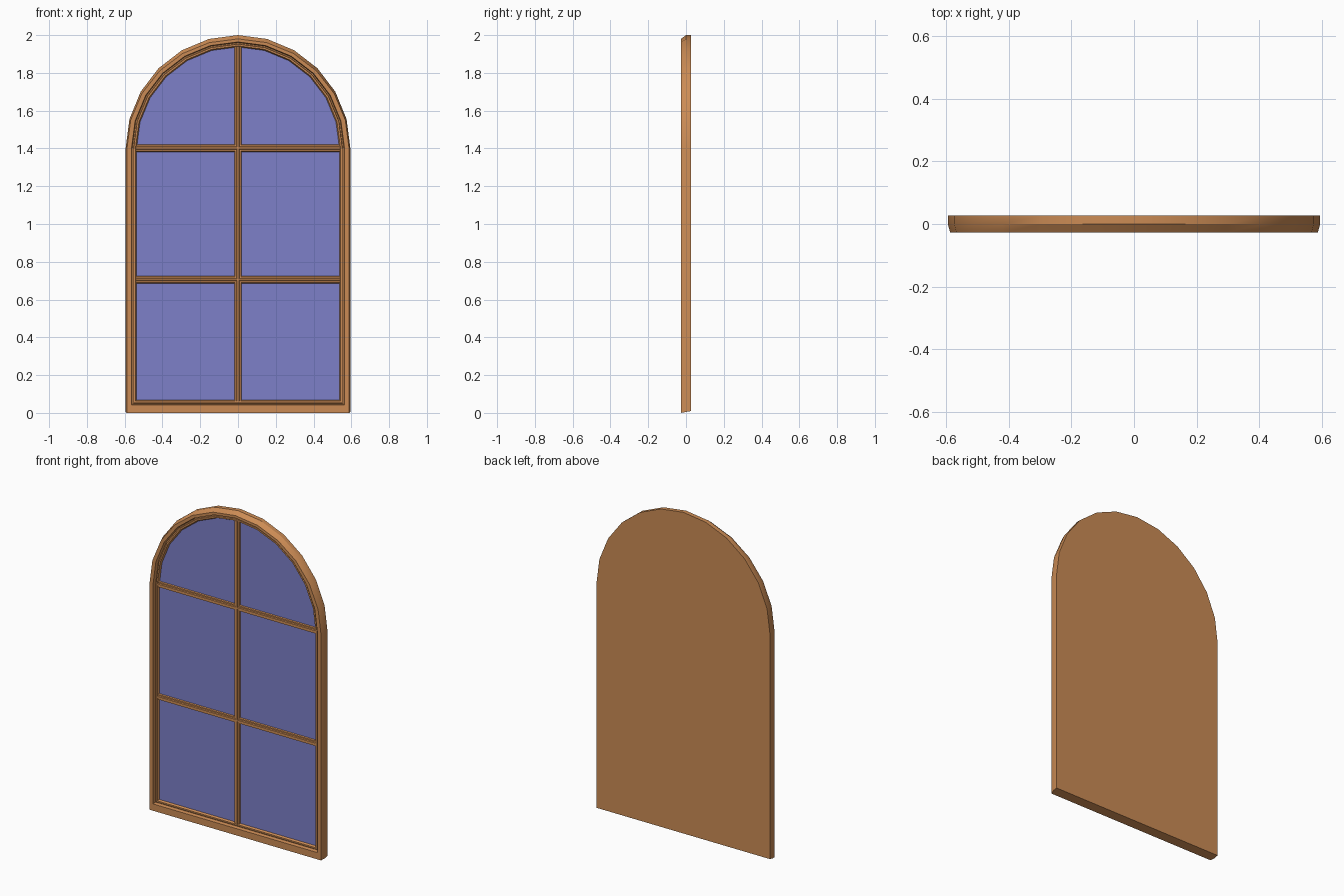
import bpy, bmesh, math

cube = bpy.data.objects.get("Cube")
if cube:
    bpy.data.objects.remove(cube, do_unlink=True)

SPRING = 1.4      # height where the arch begins
SEGMENTS = 12


def material(name, rgb):
    m = bpy.data.materials.new(name)
    m.use_nodes = True
    m.diffuse_color = (*rgb, 1)
    m.node_tree.nodes["Principled BSDF"].inputs["Base Color"].default_value = (*rgb, 1)
    return m


wood = material("warm wood", (0.60, 0.26, 0.09))
glass = material("blue glass", (0.205, 0.215, 0.58))


def finish(name, bm, mat, recalc=True):
    if recalc:
        bmesh.ops.recalc_face_normals(bm, faces=bm.faces)
    mesh = bpy.data.meshes.new(name)
    bm.to_mesh(mesh)
    bm.free()
    mesh.materials.append(mat)
    obj = bpy.data.objects.new(name, mesh)
    bpy.context.collection.objects.link(obj)
    bpy.ops.object.select_all(action="DESELECT")
    obj.select_set(True)
    bpy.context.view_layer.objects.active = obj
    bpy.ops.object.shade_smooth_by_angle(angle=math.radians(25))
    return obj


def arch_loop(bm, half_width, rise, bottom, y):
    """Outline of the opening: two sill corners and a half-round head."""
    points = [(-half_width, bottom), (half_width, bottom)]
    for i in range(SEGMENTS + 1):
        a = math.pi * i / SEGMENTS
        points.append((half_width * math.cos(a), SPRING + rise * math.sin(a)))
    return [bm.verts.new((x, y, z)) for x, z in points]


# Frame section from the back edge, round the front, down to the glass
# half width, arch rise, bottom height, depth
section = [
    (0.595, 0.600, 0.010, 0.027),
    (0.595, 0.600, 0.005, 0.000),
    (0.588, 0.580, 0.000, -0.027),
    (0.564, 0.564, 0.042, -0.027),
    (0.560, 0.560, 0.046, -0.006),
    (0.554, 0.554, 0.051, -0.006),
    (0.552, 0.552, 0.053, -0.015),
    (0.543, 0.543, 0.062, -0.015),
    (0.537, 0.537, 0.068, -0.003),
]
bm = bmesh.new()
loops = [arch_loop(bm, *s) for s in section]
for a, b in zip(loops, loops[1:]):
    for i in range(len(a)):
        j = (i + 1) % len(a)
        bm.faces.new((a[i], a[j], b[j], b[i]))
bm.faces.new(loops[0][::-1])     # solid back panel
pane = bm.faces.new(loops[-1])   # closes the shell while normals are set
bmesh.ops.recalc_face_normals(bm, faces=bm.faces)
bmesh.ops.delete(bm, geom=[pane], context="FACES_ONLY")
finish("window_frame", bm, wood, recalc=False)

# Glass sheet behind the glazing bars
bm = bmesh.new()
bm.faces.new(arch_loop(bm, *section[-1]))
finish("glass_sheet", bm, glass, recalc=False)

# Half profile of a glazing bar: offset from its centre line, depth
half_bar = [(0.020, -0.002), (0.016, -0.010), (0.008, -0.010), (0.005, -0.016)]
bar_profile = half_bar + [(-o, y) for o, y in reversed(half_bar)]


def glazing_bar(name, place, start, end):
    """Sweep the bar profile; place(offset, along, y) gives the position."""
    bm = bmesh.new()
    ends = [[bm.verts.new(place(o, t, y)) for o, y in bar_profile] for t in (start, end)]
    n = len(bar_profile)
    for i in range(n):
        j = (i + 1) % n
        bm.faces.new((ends[0][i], ends[0][j], ends[1][j], ends[1][i]))
    bm.faces.new(ends[0])
    bm.faces.new(ends[1])
    finish(name, bm, wood)


glazing_bar("upright_bar", lambda o, t, y: (o, y - 0.0005, t), 0.06, 1.941)
for name, height in (("lower_cross_bar", 0.705), ("upper_cross_bar", 1.402)):
    glazing_bar(name, lambda o, t, y: (t, y, height + o), -0.541, 0.541)
